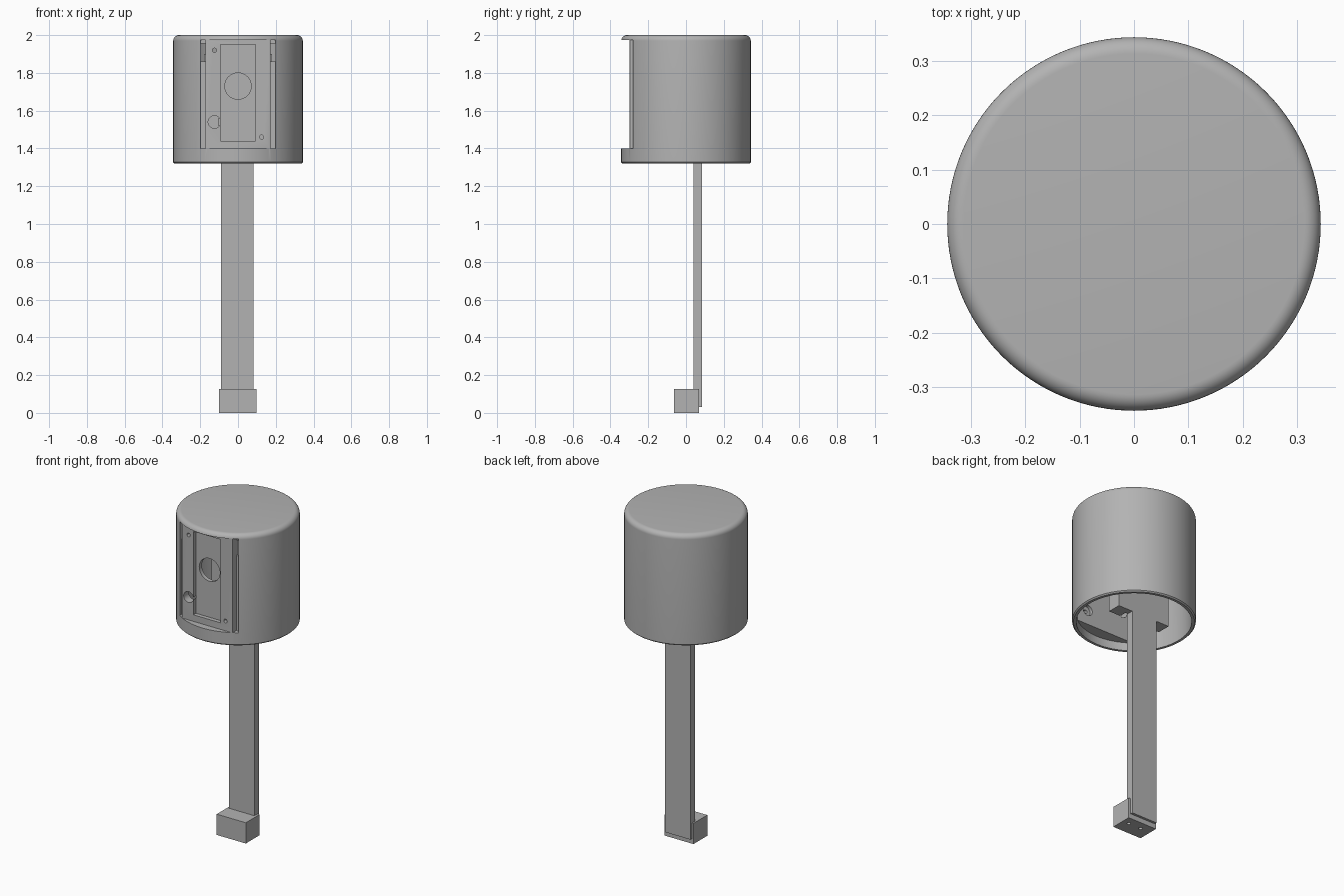
import bpy, bmesh, math
from mathutils import Matrix, Vector

cube = bpy.data.objects.get("Cube")
if cube:
    bpy.data.objects.remove(cube, do_unlink=True)

grey = bpy.data.materials.new("plain grey")
grey.use_nodes = True
grey.diffuse_color = (0.45, 0.45, 0.45, 1)
grey.node_tree.nodes["Principled BSDF"].inputs["Base Color"].default_value = (0.45, 0.45, 0.45, 1)


def finish(name, bm):
    bmesh.ops.recalc_face_normals(bm, faces=bm.faces)
    mesh = bpy.data.meshes.new(name)
    bm.to_mesh(mesh)
    bm.free()
    mesh.materials.append(grey)
    ob = bpy.data.objects.new(name, mesh)
    bpy.context.collection.objects.link(ob)
    return ob


def box(name, x, y, z):
    """Box from three (low, high) ranges."""
    bm = bmesh.new()
    size = [b - a for a, b in (x, y, z)]
    mid = [(a + b) / 2 for a, b in (x, y, z)]
    bmesh.ops.create_cube(bm, size=1, matrix=Matrix.Translation(mid) @ Matrix.Diagonal((*size, 1)))
    return finish(name, bm)


def rod(name, r, centre, depth, axis="Z", sides=32):
    bm = bmesh.new()
    turn = Matrix.Rotation(math.pi / 2, 4, "X") if axis == "Y" else Matrix()
    bmesh.ops.create_cone(bm, cap_ends=True, segments=sides, radius1=r, radius2=r,
                          depth=depth, matrix=Matrix.Translation(centre) @ turn)
    return finish(name, bm)


def lathe(name, profile, steps=128):
    bm = bmesh.new()
    verts = [bm.verts.new((r, 0, z)) for r, z in profile]
    edges = [bm.edges.new(pair) for pair in zip(verts, verts[1:])]
    bmesh.ops.spin(bm, geom=verts + edges, cent=(0, 0, 0), axis=(0, 0, 1),
                   angle=math.tau, steps=steps)
    bmesh.ops.remove_doubles(bm, verts=bm.verts, dist=1e-5)
    return finish(name, bm)


def cut(ob, cutters):
    """Subtract each cutter and discard it."""
    for c in cutters:
        mod = ob.modifiers.new("cut", "BOOLEAN")
        mod.operation, mod.solver, mod.object = "DIFFERENCE", "EXACT", c
        bpy.context.view_layer.update()
        mesh = bpy.data.meshes.new_from_object(ob.evaluated_get(bpy.context.evaluated_depsgraph_get()))
        ob.modifiers.clear()
        ob.data = mesh
        bpy.data.objects.remove(c, do_unlink=True)


R, BASE, TOP = 0.343, 1.32, 2.0
FACE, INNER = -0.30, -0.25          # front and back of the flat panel
LOW, HIGH = 1.40, 1.975             # panel height range

# Housing: cylinder with rounded top rim and slightly eased bottom rim
fillet = 0.03
arc = [(R - fillet + fillet * math.cos(a), TOP - fillet + fillet * math.sin(a))
       for a in (math.pi / 2 * i / 8 for i in range(9))]
housing = lathe("housing", [(0, BASE), (R - 0.007, BASE), (R, BASE + 0.007)] + arc + [(0, TOP)])

# Cavity open at the bottom, leaving a solid front behind the panel
cavity = rod("cavity", 0.32, (0, 0, 1.62), 0.69, sides=128)
cut(cavity, [box("front_slab", (-1, 1), (-1, INNER), (1.37, 2.2))])
cut(housing, [cavity])

# Flat panel, side grooves, tray and holes
cutters = [box("panel_cut", (-0.2, 0.2), (-1, FACE), (LOW, HIGH))]
for s in (-1, 1):
    xs = sorted((s * 0.172, s * 0.198))
    cutters.append(box("groove", xs, (-1, -0.262), (LOW, HIGH)))
    cutters.append(box("groove_slot", xs, (-1, -0.2), (1.86, 1.955)))
cutters.append(box("tray", (-0.093, 0.093), (-1, -0.275), (1.44, 1.95)))
for x, z, r in ((0, 1.73, 0.07), (-0.125, 1.54, 0.033), (-0.125, 1.92, 0.011), (0.125, 1.46, 0.011)):
    cutters.append(rod("hole", r, (x, -0.3, z), 0.2, "Y"))
cutters.append(rod("counterbore", 0.033, (0.125, -0.2, 1.46), 0.14, "Y"))
cut(housing, cutters)

# Mounting block inside the housing, with a channel in front of the post
mount = box("mount_block", (-0.18, 0.18), (0, 0.084), (BASE + 0.002, 1.9))
cut(mount, [box("channel", (-0.1, 0.1), (-1, 0.045), (1, 2.2))])

# Post
post = box("post", (-0.09, 0.083), (0.04, 0.085), (0.03, 1.85))

# Foot with two screw holes underneath
foot = box("foot", (-0.1, 0.097), (-0.063, 0.07), (0, 0.127))
cut(foot, [rod("screw_hole", 0.011, (x, 0.02, 0), 0.1) for x in (-0.03, 0.055)])

# Smooth shading with sharp edges kept
bpy.ops.object.select_all(action="DESELECT")
for ob in (housing, mount, post, foot):
    ob.select_set(True)
bpy.context.view_layer.objects.active = housing
bpy.ops.object.shade_smooth_by_angle(angle=math.radians(30))
